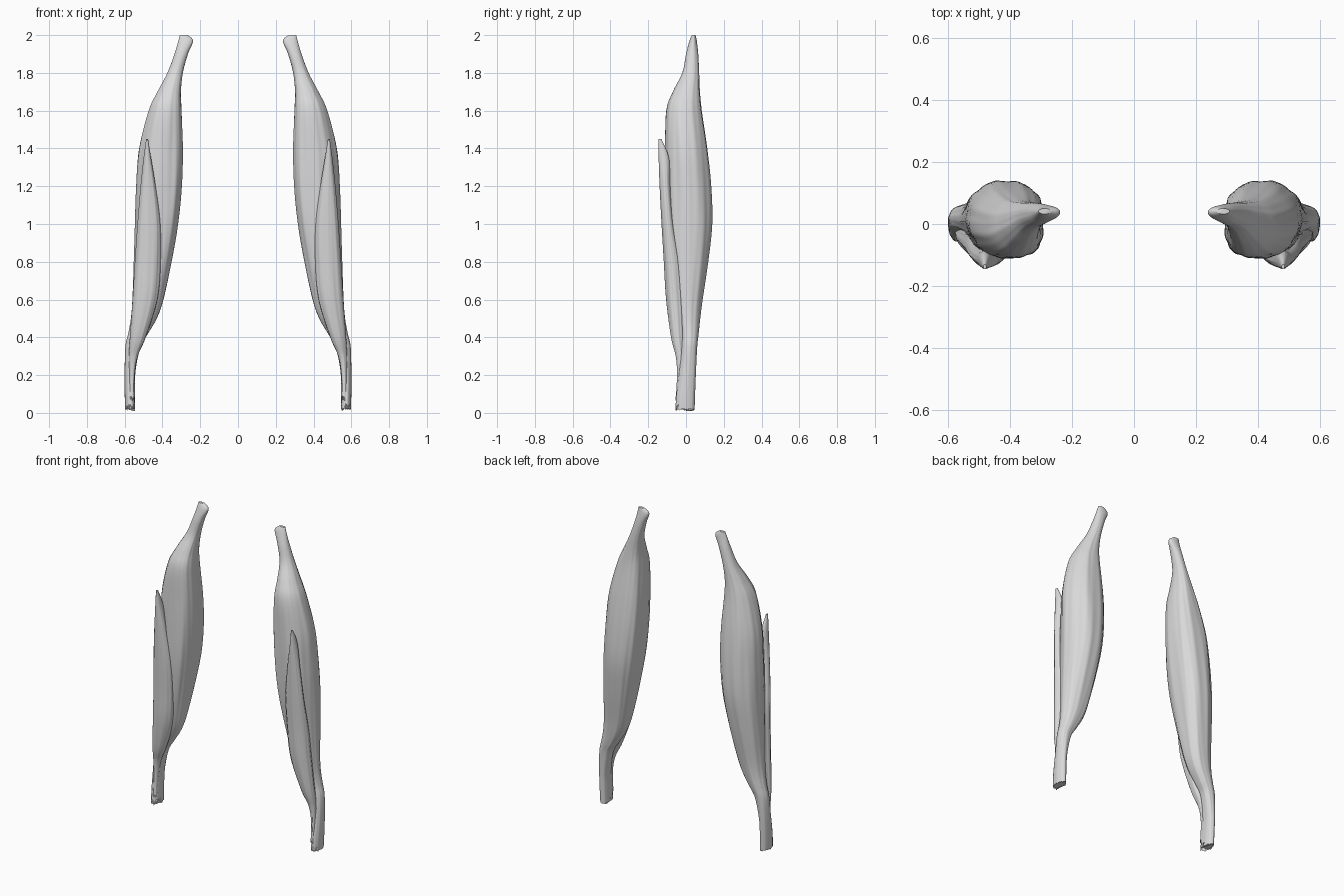
import bpy, bmesh, math, random

cube = bpy.data.objects.get("Cube")
if cube:
    bpy.data.objects.remove(cube, do_unlink=True)

random.seed(4)
SIDES = 72
STEPS = 6

gray = bpy.data.materials.new("plain_gray")
gray.use_nodes = True
gray.diffuse_color = (0.7, 0.7, 0.7, 1)
gray.node_tree.nodes["Principled BSDF"].inputs["Base Color"].default_value = (0.7, 0.7, 0.7, 1)

# Cross-section bounds: height, inner x, outer x, front y, back y
BELLY = [
    (0.01, .545, .597, -.058, .045),
    (0.1, .545, .6, -.052, .048),
    (0.22, .542, .6, -.036, .053),
    (0.35, .515, .597, -.025, .06),
    (0.42, .475, .582, -.03, .068),
    (0.5, .428, .568, -.045, .077),
    (0.6, .393, .56, -.06, .09),
    (0.8, .35, .553, -.085, .12),
    (1.0, .315, .547, -.105, .141),
    (1.2, .295, .54, -.112, .136),
    (1.4, .29, .525, -.112, .116),
    (1.6, .298, .475, -.105, .086),
    (1.7, .302, .428, -.07, .075),
    (1.8, .292, .375, -.02, .07),
    (1.9, .265, .337, 0, .065),
    (1.97, .238, .316, .018, .057),
    (2.0, .268, .308, .032, .05),
]
FRONT_HEAD = [
    (0.06, .55, .575, -.056, -.03),
    (0.2, .547, .576, -.048, -.012),
    (0.3, .53, .577, -.055, -.008),
    (0.4, .487, .573, -.08, -.005),
    (0.6, .425, .559, -.106, -.008),
    (0.8, .408, .547, -.118, -.025),
    (1.0, .41, .533, -.13, -.06),
    (1.2, .435, .516, -.14, -.08),
    (1.35, .46, .5, -.145, -.09),
    (1.45, .476, .486, -.145, -.13),
]


def smooth_sections(rows):
    """Catmull-Rom curve through the section rows."""
    out = []
    for i in range(len(rows) - 1):
        a, b = rows[max(i - 1, 0)], rows[i]
        c, d = rows[i + 1], rows[min(i + 2, len(rows) - 1)]
        for s in range(STEPS):
            t = s / STEPS
            out.append([q + t / 2 * (r - p + t * (2 * p - 5 * q + 4 * r - w
                        + t * (3 * (q - r) + w - p)))
                        for p, q, r, w in zip(a, b, c, d)])
    return out + [list(rows[-1])]


def rounded(v, power):
    return math.copysign(abs(v) ** (2 / power), v)


def make_muscle(name, rows, side, fray, ripple):
    """Loft a fibrous muscle through its sections, with a frayed lower end."""
    bm = bmesh.new()
    rings = []
    top = rows[-1][0]
    tears = [random.random() * fray for _ in range(SIDES)]
    for k, (z, x0, x1, y0, y1) in enumerate(smooth_sections(rows)):
        cx, cy = (x0 + x1) / 2, (y0 + y1) / 2
        rx, ry = (x1 - x0) / 2, (y1 - y0) / 2
        ring = []
        for j in range(SIDES):
            a = math.tau * j / SIDES
            co, si = math.cos(a), math.sin(a)
            # squarer on the inner side, rounder on the outer side
            power = 2.0 if co > 0 else 2.0 + 0.9 * min(1, ry / 0.1)
            fibre = (math.sin(9 * a + 2.5 * z) + 0.6 * math.sin(17 * a - 4 * z)
                     + 0.5 * math.sin(5 * a + 6 * z))
            f = 1 - ripple * (1.6 - fibre) / 2 * min(1, (top - z) * 4)
            lift = tears[j] if k == 0 else 0
            ring.append(bm.verts.new((side * (cx + f * rx * rounded(co, power)),
                                      cy + f * ry * rounded(si, power), z + lift)))
        rings.append(ring)
    for low, high in zip(rings, rings[1:]):
        for j in range(SIDES):
            n = (j + 1) % SIDES
            bm.faces.new((low[j], low[n], high[n], high[j]))
    bm.faces.new(rings[0])
    bm.faces.new(rings[-1])
    bmesh.ops.recalc_face_normals(bm, faces=bm.faces)
    mesh = bpy.data.meshes.new(name)
    bm.to_mesh(mesh)
    bm.free()
    mesh.materials.append(gray)
    obj = bpy.data.objects.new(name, mesh)
    bpy.context.collection.objects.link(obj)
    bpy.ops.object.select_all(action='DESELECT')
    obj.select_set(True)
    bpy.context.view_layer.objects.active = obj
    bpy.ops.object.shade_smooth_by_angle(angle=math.radians(50))
    return obj


# Matching pair: long belly with tendons, and the slender head lying on it
for label, side in (("left", 1), ("right", -1)):
    make_muscle(label + "_muscle_belly", BELLY, side, 0.04, 0.025)
    make_muscle(label + "_muscle_front_head", FRONT_HEAD, side, 0.03, 0.03)
